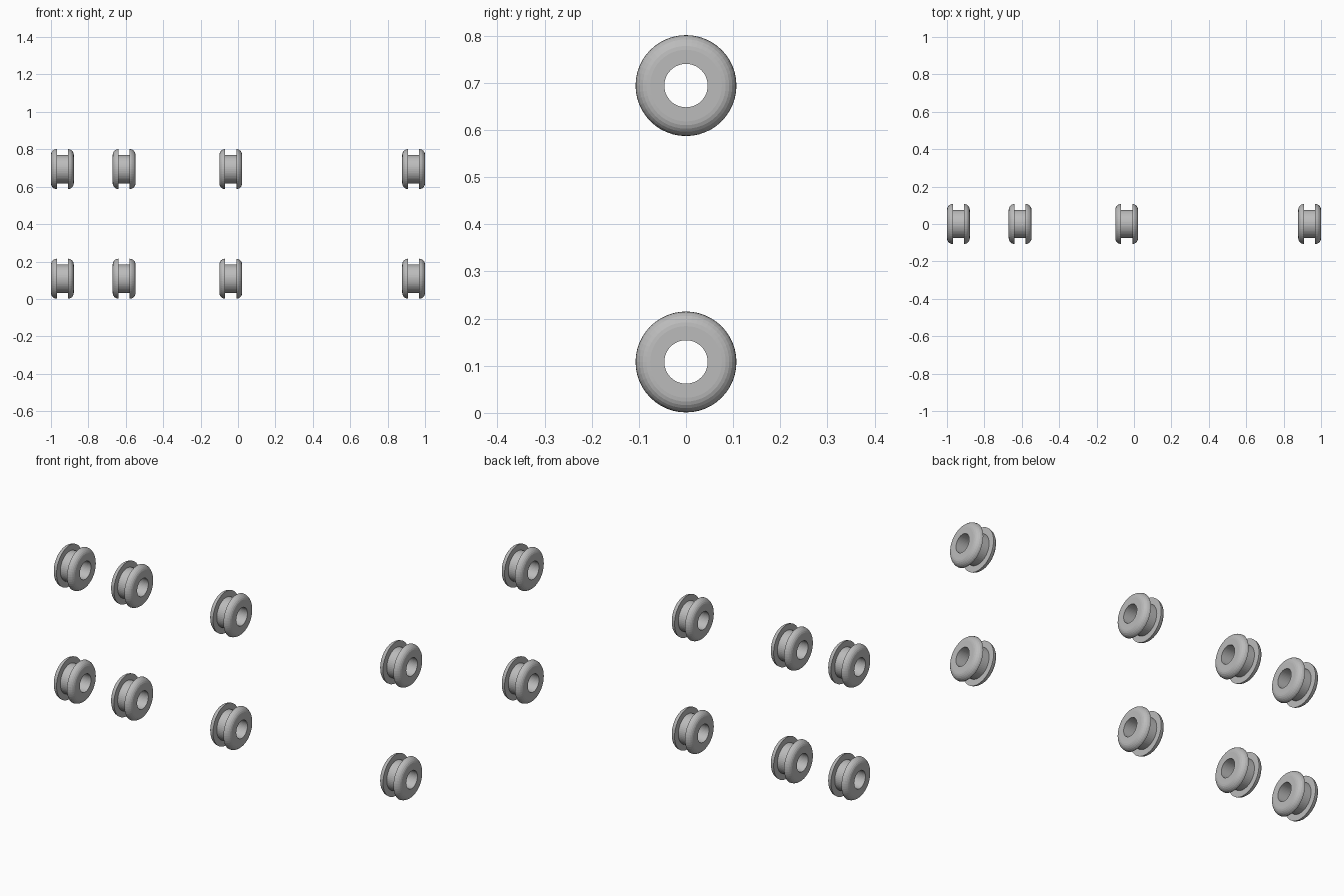
import bpy, bmesh, math

if "Cube" in bpy.data.objects:
    bpy.data.objects.remove(bpy.data.objects["Cube"])

SEGMENTS = 48
R_OUT, R_GROOVE, R_HOLE = 0.107, 0.076, 0.046
HALF, FLANGE = 0.061, 0.031

rubber = bpy.data.materials.new("grey rubber")
rubber.diffuse_color = (0.5, 0.5, 0.5, 1)
rubber.use_nodes = True
rubber.node_tree.nodes["Principled BSDF"].inputs["Base Color"].default_value = rubber.diffuse_color

# Right half of the grommet section as (x, radius): groove, flange, rounded rim, end face
inner = HALF - FLANGE
half = [(inner, R_GROOVE), (inner, R_OUT)]
for i in range(7):
    a = math.radians(90 - 15 * i)
    half.append((inner + FLANGE * math.cos(a), R_OUT - FLANGE + FLANGE * math.sin(a)))
half.pop(1)
half.append((HALF, R_HOLE))
# Mirror to close the section
profile = half + [(-x, r) for x, r in reversed(half)]

# Revolve the section around the x axis
bm = bmesh.new()
rings = []
for s in range(SEGMENTS):
    t = 2 * math.pi * s / SEGMENTS
    rings.append([bm.verts.new((x, r * math.cos(t), r * math.sin(t))) for x, r in profile])
n = len(profile)
for s in range(SEGMENTS):
    a, b = rings[s], rings[(s + 1) % SEGMENTS]
    for i in range(n):
        j = (i + 1) % n
        bm.faces.new((a[i], a[j], b[j], b[i]))
bmesh.ops.recalc_face_normals(bm, faces=bm.faces)
mesh = bpy.data.meshes.new("grommet")
bm.to_mesh(mesh)
bm.free()
mesh.materials.append(rubber)

# Two rows of four grommets
for row, z in (("lower", 0.108), ("upper", 0.694)):
    for k, x in enumerate((-0.939, -0.609, -0.039, 0.939)):
        ob = bpy.data.objects.new(f"{row}_grommet_{k + 1}", mesh)
        ob.location = (x, 0, z)
        bpy.context.collection.objects.link(ob)
